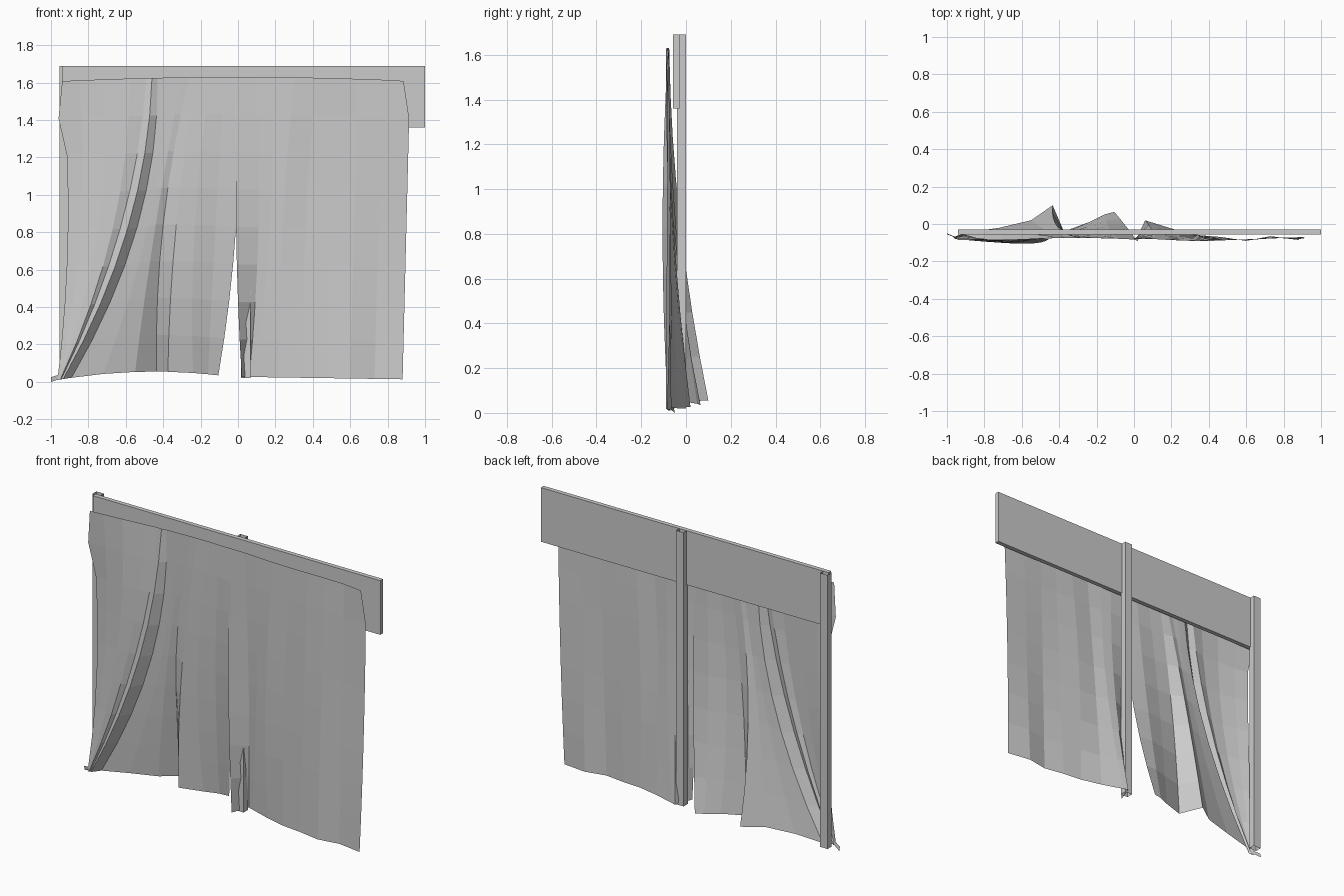
import bpy

old = bpy.data.objects.get("Cube")
if old:
    bpy.data.objects.remove(old, do_unlink=True)

grey = bpy.data.materials.new("plain_grey")
grey.use_nodes = True
grey.diffuse_color = (0.6, 0.6, 0.6, 1)
grey.node_tree.nodes["Principled BSDF"].inputs["Base Color"].default_value = grey.diffuse_color


def add_mesh(name, verts, faces):
    mesh = bpy.data.meshes.new(name)
    mesh.from_pydata(verts, [], faces)
    mesh.materials.append(grey)
    obj = bpy.data.objects.new(name, mesh)
    bpy.context.collection.objects.link(obj)
    return obj


def add_box(name, low, high, open_ends=False):
    """Box between two corners; open_ends leaves out the bottom and top."""
    (xa, ya, za), (xb, yb, zb) = low, high
    ring = [(xa, ya), (xb, ya), (xb, yb), (xa, yb)]
    verts = [(x, y, z) for z in (za, zb) for x, y in ring]
    faces = [(i, (i + 1) % 4, (i + 1) % 4 + 4, i + 4) for i in range(4)]
    if not open_ends:
        faces += [(3, 2, 1, 0), (4, 5, 6, 7)]
    return add_mesh(name, verts, faces)


def through(top, mid, low, t):
    """Curve passing through three values at t = 0, a half and 1."""
    return (top * (1 - t) * (1 - 2 * t) + mid * 4 * t * (1 - t) + low * t * (2 * t - 1))


def add_panel(name, columns, hem, rows=8):
    """Cloth sheet; each column holds x then y at the top, middle and hem."""
    verts, faces = [], []
    count = len(columns)
    for r in range(rows + 1):
        t = r / rows
        for xt, xm, xl, yt, ym, yl in columns:
            x = through(xt, xm, xl, t)
            y = through(yt, ym, yl, t)
            top = 1.63 - 0.025 * xt ** 2
            # the cloth above the rail stays in front of the board
            if t < 0.2:
                y = min(y, -0.064)
            verts.append((x, y, top + (hem(xl) - top) * t))
    for r in range(rows):
        for c in range(count - 1):
            a = r * count + c
            faces.append((a, a + count, a + count + 1, a + 1))
    return add_mesh(name, verts, faces)


# Top board and the two hollow posts behind it
add_box("top_board", (-0.94, -0.057, 1.36), (1.0, -0.03, 1.69))
add_box("end_post", (-0.955, -0.04, 0.02), (-0.905, 0.0, 1.69), open_ends=True)
add_box("middle_post", (0.016, -0.04, 0.02), (0.066, 0.0, 1.69), open_ends=True)

# Right curtain: swept to the outer corner by one long raised fold
right_columns = [
    (-0.94, -0.91, -0.965, -0.085, -0.055, -0.07),
    (-0.85, -0.84, -0.96, -0.085, -0.075, -0.075),
    (-0.72, -0.75, -0.955, -0.085, -0.095, -0.08),
    (-0.58, -0.67, -0.95, -0.08, -0.10, -0.08),
    (-0.49, -0.63, -0.945, -0.075, -0.085, -0.07),
    (-0.46, -0.59, -0.935, -0.08, -0.105, -0.08),
    (-0.43, -0.54, -0.89, -0.075, -0.055, -0.045),
    (-0.36, -0.48, -0.72, -0.075, -0.05, -0.02),
    (-0.30, -0.44, -0.55, -0.075, -0.045, 0.02),
    (-0.26, -0.40, -0.435, -0.075, -0.025, 0.10),
    (-0.22, -0.33, -0.375, -0.075, -0.065, -0.04),
    (-0.14, -0.23, -0.24, -0.075, -0.06, 0.01),
    (-0.07, -0.12, -0.16, -0.08, -0.045, 0.05),
    (0.0, -0.01, -0.105, -0.08, -0.055, 0.065),
]
right_panel = add_panel("right_curtain", right_columns,
                        lambda x: 0.055 - 0.17 * (x + 0.45) ** 2)
# Outer edge puckers out below the top
right_panel.data.vertices[len(right_columns)].co.x -= 0.035

# Left curtain: hangs nearly straight, with a tuck by the opening
left_columns = [
    (0.0, -0.01, 0.02, -0.08, -0.08, -0.09),
    (0.10, 0.11, 0.06, -0.08, -0.055, 0.02),
    (0.18, 0.17, 0.09, -0.085, -0.06, 0.01),
    (0.30, 0.24, 0.22, -0.09, -0.075, -0.03),
    (0.42, 0.36, 0.35, -0.09, -0.07, -0.06),
    (0.53, 0.50, 0.47, -0.085, -0.08, -0.07),
    (0.64, 0.62, 0.60, -0.08, -0.085, -0.09),
    (0.77, 0.75, 0.73, -0.075, -0.075, -0.065),
    (0.92, 0.90, 0.88, -0.08, -0.07, -0.085),
]
left_panel = add_panel("left_curtain", left_columns, lambda x: 0.027 - 0.015 * x)
# Top outer corner is pulled inward
left_panel.data.vertices[len(left_columns) - 1].co.x -= 0.035

# Small tail of cloth at the pulled corner
add_mesh("corner_tail",
         [(-1.0, -0.05, 0.0), (-0.94, -0.075, 0.02), (-0.95, -0.075, 0.04), (-1.0, -0.055, 0.025)],
         [(0, 1, 2, 3)])
